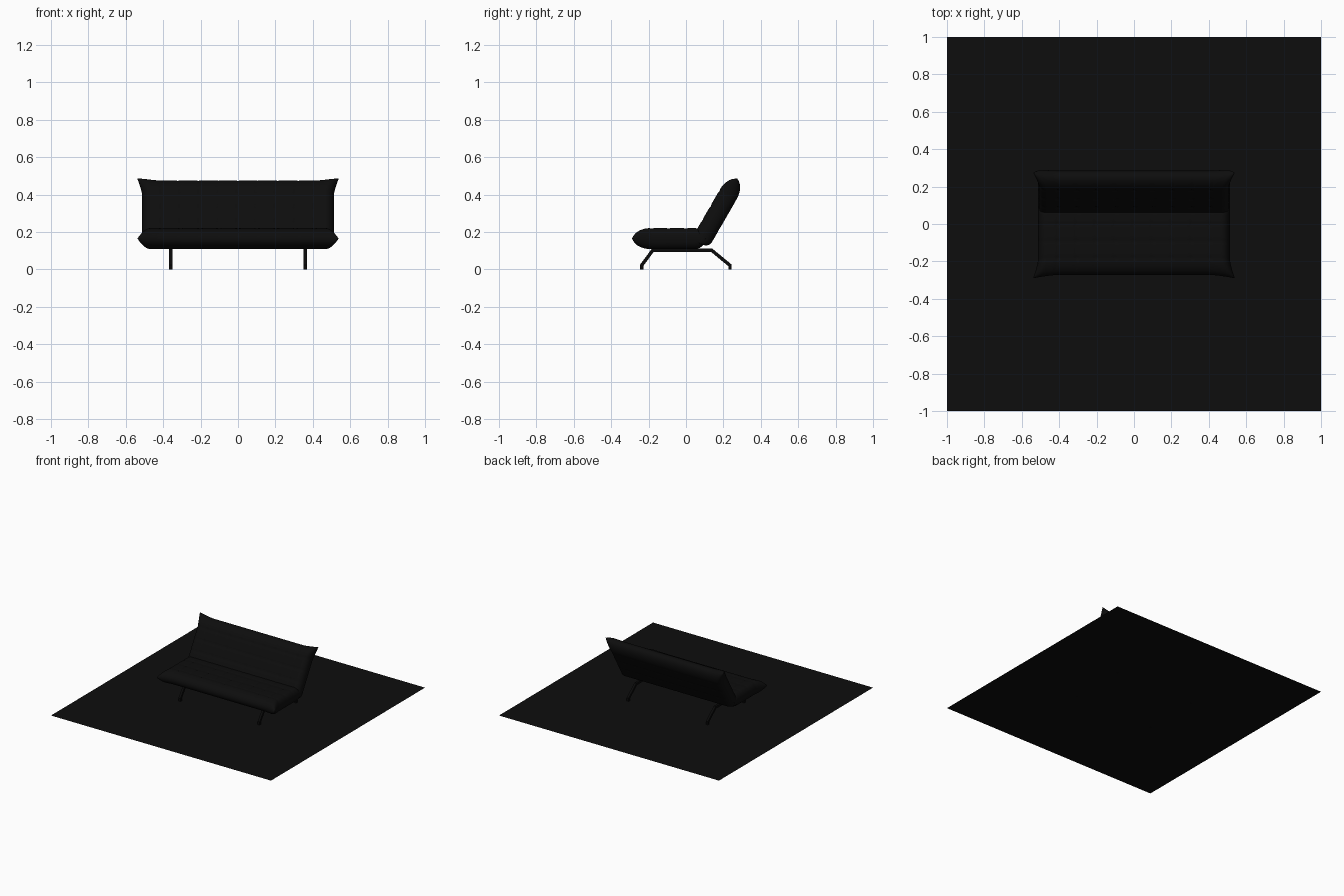
import bpy, bmesh, math
from mathutils import Vector

if "Cube" in bpy.data.objects:
    bpy.data.objects.remove(bpy.data.objects["Cube"])


def material(name, value):
    m = bpy.data.materials.new(name)
    m.diffuse_color = (value, value, value, 1)
    m.use_nodes = True
    m.node_tree.nodes["Principled BSDF"].inputs["Base Color"].default_value = m.diffuse_color
    return m


BLACK = material("black_fabric", 0.004)
METAL = material("black_metal", 0.003)
MAT = material("black_mat", 0.004)


def finish(name, bm, mat, smooth=None):
    bmesh.ops.recalc_face_normals(bm, faces=bm.faces)
    me = bpy.data.meshes.new(name)
    bm.to_mesh(me)
    bm.free()
    me.materials.append(mat)
    ob = bpy.data.objects.new(name, me)
    bpy.context.collection.objects.link(ob)
    if smooth:
        bpy.ops.object.select_all(action='DESELECT')
        bpy.context.view_layer.objects.active = ob
        ob.select_set(True)
        bpy.ops.object.shade_smooth_by_angle(angle=math.radians(smooth))
    return ob


def clamp(v):
    return max(0.0, min(1.0, v))


def rounded(d, r):
    """Quarter-ellipse edge: 0 at the seam, 1 beyond distance r."""
    t = 1 - clamp(d / r)
    return math.sqrt(max(0.0, 1 - t * t))


def groove(p, pitch, width):
    """1 on a stitch line, falling to 0 beside it."""
    d = abs(p / pitch - round(p / pitch)) * pitch
    return math.exp(-(d / width) ** 2)


def cushion(name, origin, along, normal, length, half, r_joint, r_end):
    """Quilted pad; its outer corners are pulled out into points."""
    nx, ns, hw = 120, 48, 0.512
    origin, along, normal = Vector(origin), Vector(along), Vector(normal)
    bm = bmesh.new()
    for side in (1, -1):
        rows = []
        for j in range(ns + 1):
            q = j / ns
            s = length * (0.35 * q + 0.65 * (0.5 - 0.5 * math.cos(math.pi * q)))
            row = []
            for i in range(nx + 1):
                u = 2 * i / nx - 1
                x = hw * (0.5 * u + 0.5 * math.sin(u * math.pi / 2))
                h = half * rounded(hw - abs(x), 0.045)
                h *= rounded(s, r_joint) * rounded(length - s, r_end)
                # stitched rows, columns and tufts
                gs = groove(length - s - 0.09, 0.09, 0.007)
                gx = groove(x, 0.102, 0.007)
                dip = 0.003 * gs + 0.0015 * gx + 0.004 * gs * gx
                h = max(0.0, h - (dip if side > 0 else dip * 0.3) * h / half)
                # corner flare
                fx = clamp((s - length + 0.10) / 0.10) ** 1.6
                fs = clamp((abs(x) - 0.38) / 0.132) ** 1.5
                px = x + math.copysign(0.027 * fx * abs(x) / hw, x)
                ps = s + 0.018 * fs * clamp(s / length) ** 4
                co = origin + along * ps + normal * (side * h)
                row.append(bm.verts.new((px, co.y, co.z)))
            rows.append(row)
        for a, b in zip(rows, rows[1:]):
            for i in range(nx):
                bm.faces.new((a[i], a[i + 1], b[i + 1], b[i]))
    bmesh.ops.remove_doubles(bm, verts=bm.verts, dist=0.00005)
    finish(name, bm, BLACK, 60)


# Seat and reclined backrest
cushion("seat_cushion", (0, 0.105, 0.165), (0, -1, 0), (0, 0, 1),
        0.377, 0.056, 0.06, 0.085)
A = math.radians(60)
cushion("back_cushion", (0, 0.074, 0.138), (0, math.cos(A), math.sin(A)),
        (0, -math.sin(A), math.cos(A)), 0.384, 0.052, 0.035, 0.085)

# Bent square-bar leg frames
PATH = [(-0.237, 0), (-0.237, 0.022), (-0.178, 0.102),
        (0.138, 0.102), (0.235, 0.022), (0.235, 0)]


def leg_frame(name, x, w=0.009):
    pts = [Vector(p) for p in PATH]
    bm = bmesh.new()
    rings = []
    for i, p in enumerate(pts):
        d0 = (p - pts[i - 1]).normalized() if i else (pts[1] - p).normalized()
        d1 = (pts[i + 1] - p).normalized() if i < len(pts) - 1 else d0
        t = (d0 + d1).normalized()
        n = Vector((-t.y, t.x)) * (w / t.dot(d1))
        rings.append([bm.verts.new((x + dx, p.x + k * n.x, p.y + k * n.y))
                      for dx, k in ((-w, -1), (w, -1), (w, 1), (-w, 1))])
    for a, b in zip(rings, rings[1:]):
        for k in range(4):
            bm.faces.new((a[k], a[(k + 1) % 4], b[(k + 1) % 4], b[k]))
    bm.faces.new(rings[0])
    bm.faces.new(rings[-1])
    finish(name, bm, METAL)


leg_frame("left_leg_frame", -0.36)
leg_frame("right_leg_frame", 0.36)

# Flat square base sheet that the sofa stands on
bm = bmesh.new()
bmesh.ops.create_grid(bm, x_segments=1, y_segments=1, size=1)
finish("base_sheet", bm, MAT)
